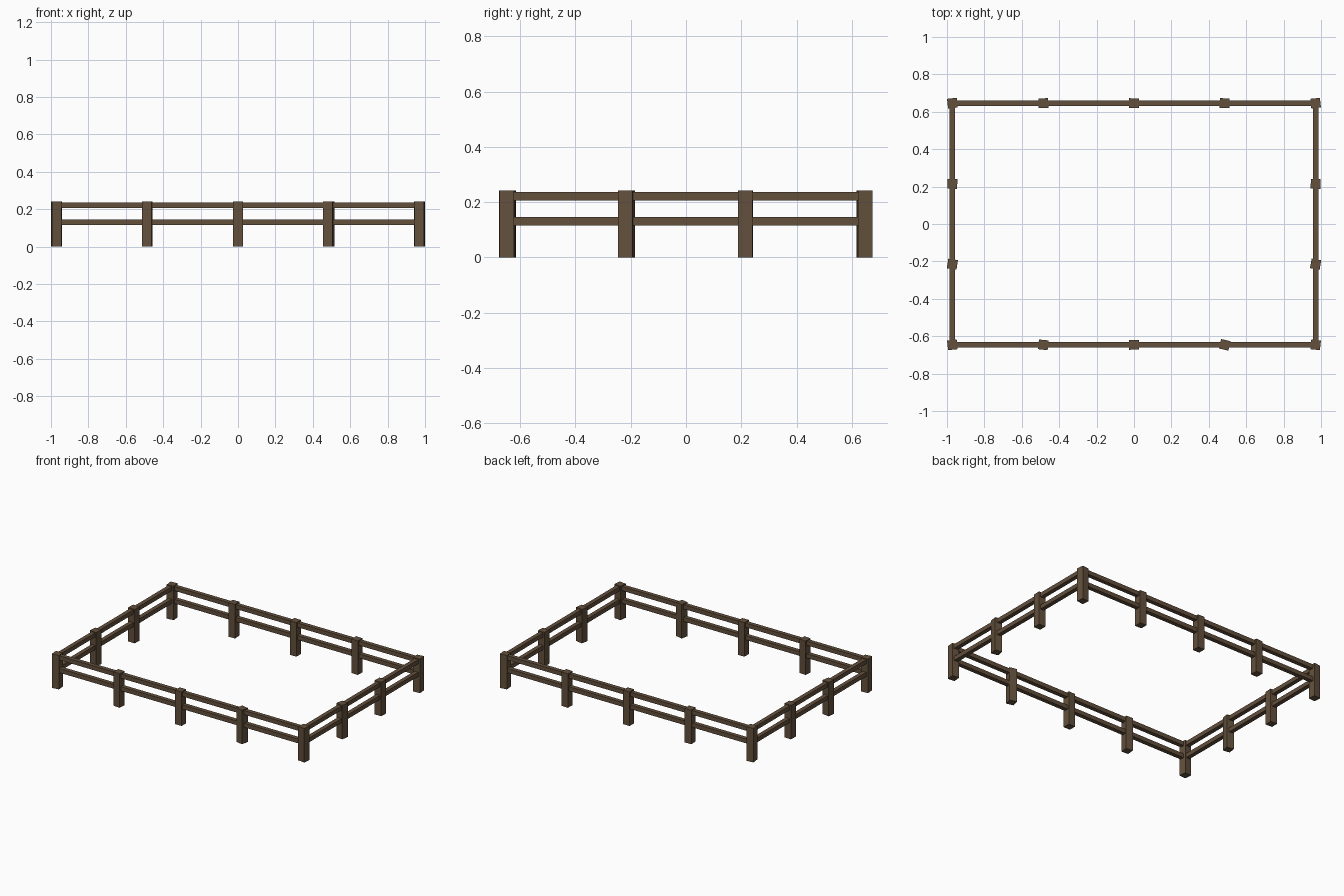
import bpy, math

if "Cube" in bpy.data.objects:
    bpy.data.objects.remove(bpy.data.objects["Cube"])

wood = bpy.data.materials.new("brown_wood")
wood.diffuse_color = (0.125, 0.08, 0.046, 1)
wood.use_nodes = True
wood.node_tree.nodes["Principled BSDF"].inputs["Base Color"].default_value = wood.diffuse_color

X, Y = 0.971, 0.646        # fence line half sizes
POST, POST_H = 0.052, 0.242
RAIL = 0.03


def box(name, loc, size, angle=0):
    bpy.ops.mesh.primitive_cube_add(size=1, location=loc)
    o = bpy.context.object
    o.name = name
    o.scale = size
    o.rotation_euler.z = math.radians(angle)
    o.data.materials.append(wood)


# Posts, each twisted slightly: (x, y, degrees)
posts = [
    (-X, -Y, 6), (-0.485, -Y, -6), (0, -Y, 1), (0.485, -Y, -13), (X, -Y, -6),
    (-X, Y, 6), (-0.485, Y, 2), (0, Y, -1), (0.485, Y, -2), (X, Y, 6),
    (-X, -0.215, -9), (-X, 0.215, -2), (X, -0.215, -10), (X, 0.215, -2),
]
for i, (x, y, a) in enumerate(posts):
    box(f"post_{i + 1}", (x, y, POST_H / 2), (POST, POST, POST_H), a)

# Two rails along every side
for level, z in (("lower", 0.131), ("upper", 0.221)):
    for s, side in ((-1, "front"), (1, "back")):
        box(f"{side}_{level}_rail", (0, s * Y, z), (2 * X, RAIL, RAIL))
    for s, side in ((-1, "left"), (1, "right")):
        box(f"{side}_{level}_rail", (s * X, 0, z), (RAIL, 2 * Y, RAIL))
